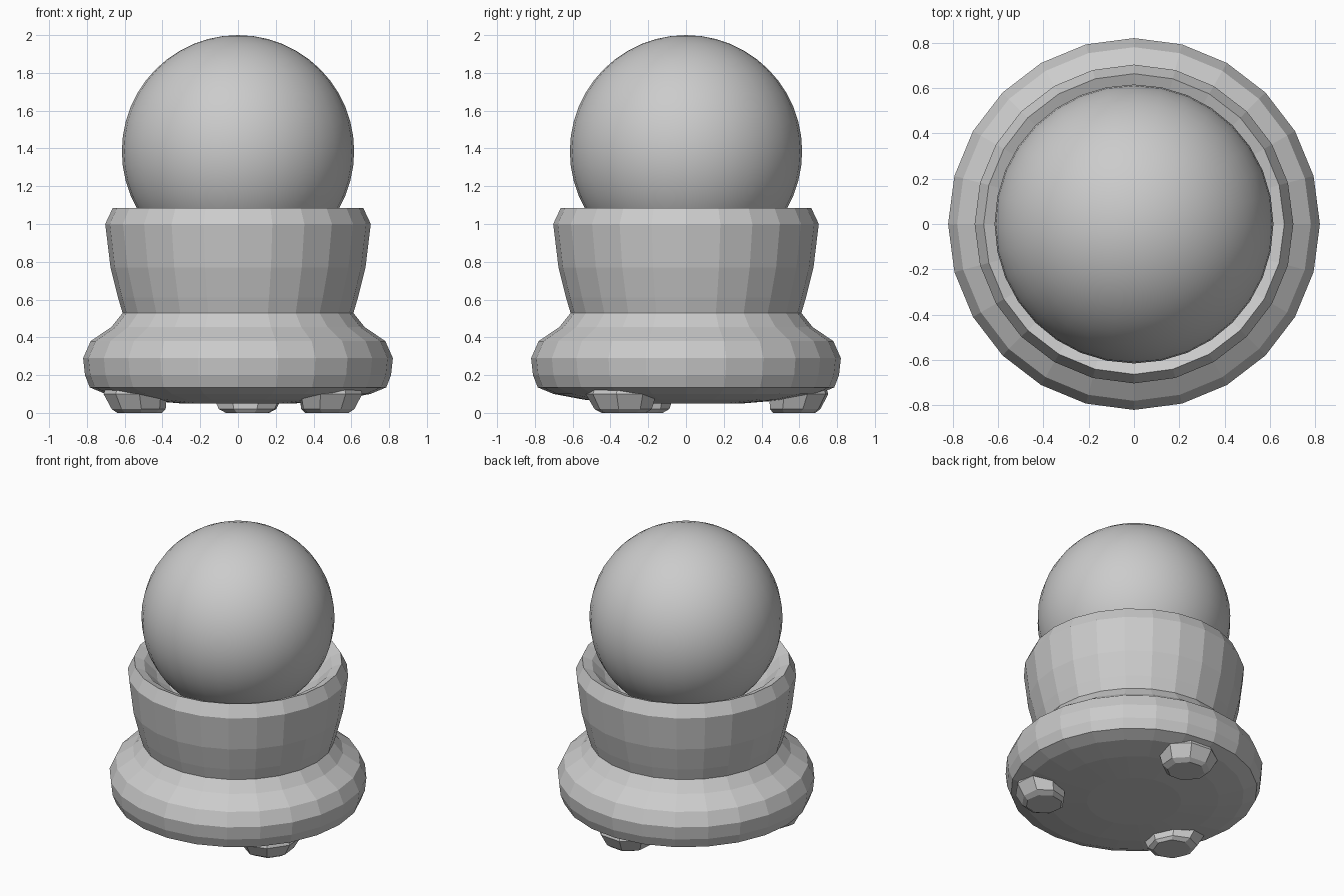
import bpy, bmesh
from math import sin, cos, pi, radians

if "Cube" in bpy.data.objects:
    bpy.data.objects.remove(bpy.data.objects["Cube"])

SIDES = 24


def make_object(name, bm):
    bmesh.ops.recalc_face_normals(bm, faces=bm.faces)
    mesh = bpy.data.meshes.new(name)
    bm.to_mesh(mesh)
    bm.free()
    obj = bpy.data.objects.new(name, mesh)
    bpy.context.collection.objects.link(obj)
    return obj


def loft(name, rings):
    """Skin a stack of equal-length point rings and cap both ends."""
    bm = bmesh.new()
    loops = [[bm.verts.new(p) for p in ring] for ring in rings]
    n = len(loops[0])
    for a, b in zip(loops, loops[1:]):
        for i in range(n):
            j = (i + 1) % n
            bm.faces.new((a[i], a[j], b[j], b[i]))
    bm.faces.new(loops[0])
    bm.faces.new(loops[-1])
    return make_object(name, bm)


def lathe(name, profile, sides=SIDES):
    return loft(name, [[(r * cos(2 * pi * i / sides), r * sin(2 * pi * i / sides), z)
                        for i in range(sides)] for r, z in profile])


# Pedestal: shallow bulging underside, thick rounded rim, sloped shoulder
lathe("pedestal", [(0.30, 0.05), (0.54, 0.07), (0.70, 0.10), (0.785, 0.135),
                   (0.81, 0.20), (0.82, 0.29), (0.78, 0.38), (0.67, 0.455),
                   (0.61, 0.53)])

# Cup: flaring wall, bevelled lip and a seat for the ball
lathe("cup", [(0.61, 0.525), (0.635, 0.61), (0.675, 0.77), (0.703, 1.0),
              (0.663, 1.085), (0.60, 1.06), (0.52, 0.98), (0.44, 0.93)])

# Ball
bm = bmesh.new()
bmesh.ops.create_uvsphere(bm, u_segments=32, v_segments=24, radius=0.615)
bmesh.ops.translate(bm, verts=bm.verts, vec=(0, 0, 1.385))
for f in bm.faces:
    f.smooth = True
make_object("ball", bm)


# Three small faceted feet
def foot(name, angle):
    ca, sa = cos(angle), sin(angle)
    rings = []
    for radial, tangent, z, centre in [(0.13, 0.12, 0.0, 0.575), (0.155, 0.16, 0.02, 0.58),
                                       (0.18, 0.20, 0.10, 0.60), (0.16, 0.18, 0.15, 0.60)]:
        ring = []
        for i in range(8):
            t = 2 * pi * (i + 0.5) / 8
            u, v = centre + radial * 0.9 * cos(t), tangent * sin(t)
            ring.append((u * ca - v * sa, u * sa + v * ca, z))
        rings.append(ring)
    loft(name, rings)


for label, deg in (("back", 85), ("left", 205), ("right", 325)):
    foot("foot_" + label, radians(deg))
